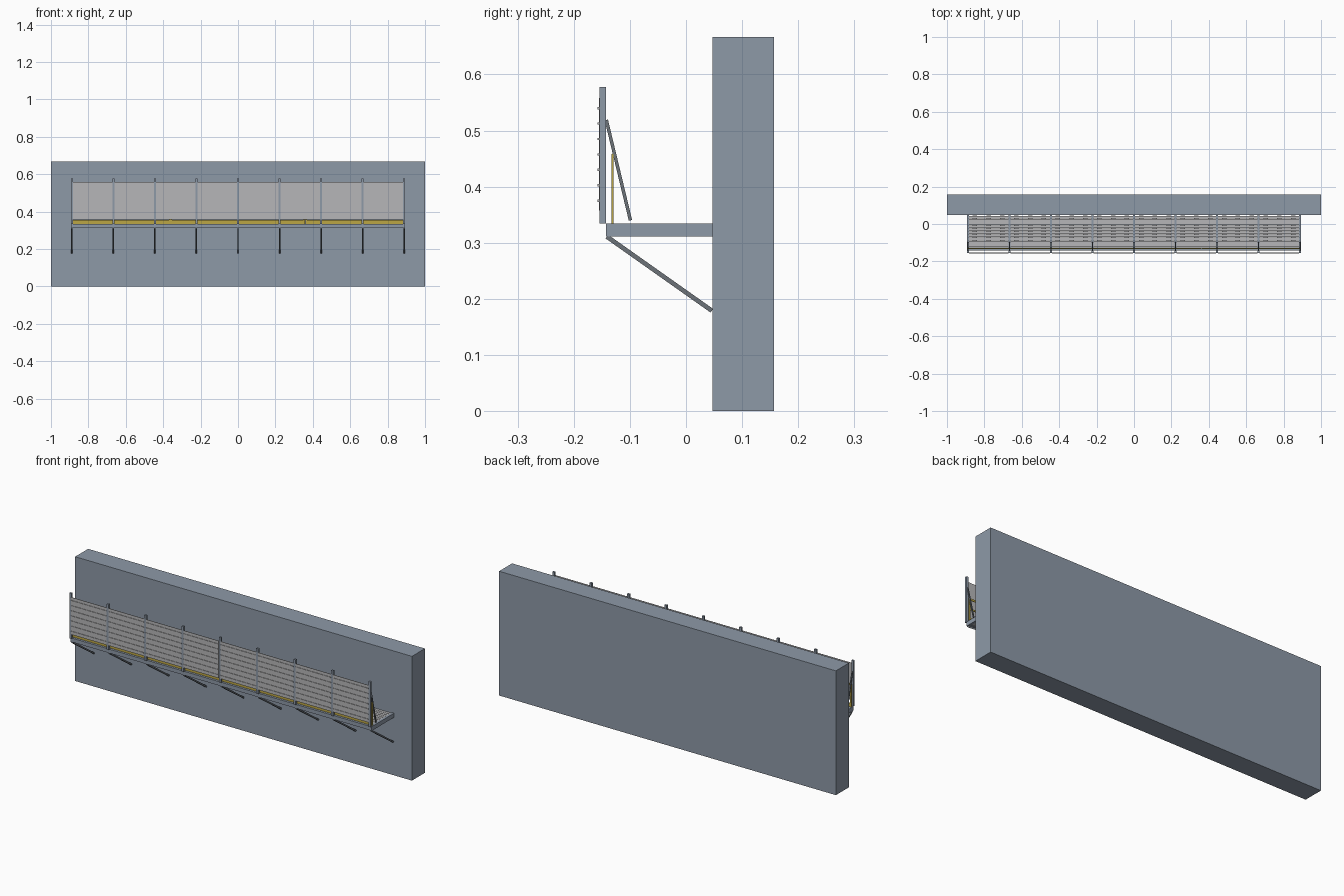
import bpy, bmesh
from mathutils import Vector

cube = bpy.data.objects.get("Cube")
if cube:
    bpy.data.objects.remove(cube, do_unlink=True)


def material(name, rgb):
    m = bpy.data.materials.new(name)
    m.use_nodes = True
    m.diffuse_color = (*rgb, 1)
    m.node_tree.nodes["Principled BSDF"].inputs["Base Color"].default_value = (*rgb, 1)
    return m


STEEL = material("blue grey", (0.27, 0.32, 0.39))
BRACE = material("dark grey", (0.15, 0.17, 0.19))
SHEET = material("light grey", (0.47, 0.47, 0.48))
YELLOW = material("dull yellow", (0.5, 0.38, 0.06))


def finish(name, bm, mat):
    bmesh.ops.recalc_face_normals(bm, faces=bm.faces)
    mesh = bpy.data.meshes.new(name)
    bm.to_mesh(mesh)
    bm.free()
    mesh.materials.append(mat)
    obj = bpy.data.objects.new(name, mesh)
    bpy.context.collection.objects.link(obj)
    return obj


def prism(name, outline, x0, x1, mat):
    """Extrude a (y, z) outline along x."""
    bm = bmesh.new()
    face = bm.faces.new([bm.verts.new((x0, y, z)) for y, z in outline])
    new = bmesh.ops.extrude_face_region(bm, geom=[face])["geom"]
    verts = [v for v in new if isinstance(v, bmesh.types.BMVert)]
    bmesh.ops.translate(bm, verts=verts, vec=(x1 - x0, 0, 0))
    return finish(name, bm, mat)


def box(name, x0, x1, y0, y1, z0, z1, mat):
    return prism(name, [(y0, z0), (y1, z0), (y1, z1), (y0, z1)], x0, x1, mat)


def strut(name, x, a, b, thick, width, mat):
    """Rectangular bar between two (y, z) points."""
    a, b = Vector(a), Vector(b)
    d = (b - a).normalized()
    n = Vector((-d.y, d.x)) * thick / 2
    return prism(name, [a - n, b - n, b + n, a + n], x - width / 2, x + width / 2, mat)


# Wall
box("wall", -1, 1, 0.047, 0.157, 0, 0.667, STEEL)

# Brackets, one at each post line
END, BAYS = 0.888, 8
STEP = 2 * END / BAYS
for i in range(BAYS + 1):
    x = -END + i * STEP
    box(f"post_{i}", x - 0.006, x + 0.006, -0.154, -0.143, 0.334, 0.578, STEEL)
    box(f"bracket_beam_{i}", x - 0.006, x + 0.006, -0.143, 0.047, 0.311, 0.334, STEEL)
    strut(f"lower_brace_{i}", x, (-0.141, 0.311), (0.046, 0.179), 0.008, 0.008, BRACE)
    strut(f"guard_brace_{i}", x, (-0.142, 0.519), (-0.099, 0.34), 0.006, 0.006, BRACE)

# Ribbed sheet outline: front skin with square raised ribs, then the flat back
skin = [(-0.155, 0.358)]
for k in range(7):
    z = 0.375 + k * 0.0275
    skin += [(-0.155, z - 0.002), (-0.1575, z - 0.002),
             (-0.1575, z + 0.002), (-0.155, z + 0.002)]
skin += [(-0.155, 0.558), (-0.153, 0.558), (-0.153, 0.358)]

# Deck boards and ribbed guard sheets, bay by bay
for i in range(BAYS):
    x0 = -END + i * STEP + 0.006
    x1 = x0 + STEP - 0.012
    prism(f"guard_sheet_{i}", skin, x0, x1, SHEET)
    box(f"edge_beam_{i}", x0, x1, -0.143, -0.125, 0.312, 0.333, STEEL)
    box(f"front_board_{i}", x0, x1, -0.124, -0.09, 0.314, 0.333, SHEET)
    for k in range(8):
        y = -0.087 + k * 0.0165
        box(f"deck_slat_{i}_{k}", x0, x1, y, y + 0.0142, 0.316, 0.333, SHEET)
    # Cross battens tying the slats together
    for t in (0.15, 0.5, 0.85):
        x = x0 + t * (x1 - x0)
        box(f"deck_batten_{i}_{int(t * 100)}", x - 0.012, x + 0.012,
            -0.12, 0.045, 0.312, 0.316, SHEET)

# Yellow guard frames in butted lengths: kick board, two rails and end uprights
JOINTS = [-0.892, -0.36, 0.36, 0.892]
RAILS = {"kick_board": (0.334, 0.354), "middle_rail": (0.396, 0.404),
         "top_rail": (0.448, 0.458)}
for i, (a, b) in enumerate(zip(JOINTS, JOINTS[1:])):
    for name, (z0, z1) in RAILS.items():
        box(f"{name}_{i}", a, b - 0.001, -0.1325, -0.1295, z0, z1, YELLOW)
    for side, x in (("right", a), ("left", b - 0.009)):
        box(f"frame_upright_{side}_{i}", x, x + 0.008, -0.1327, -0.1293,
            0.334, 0.458, YELLOW)
